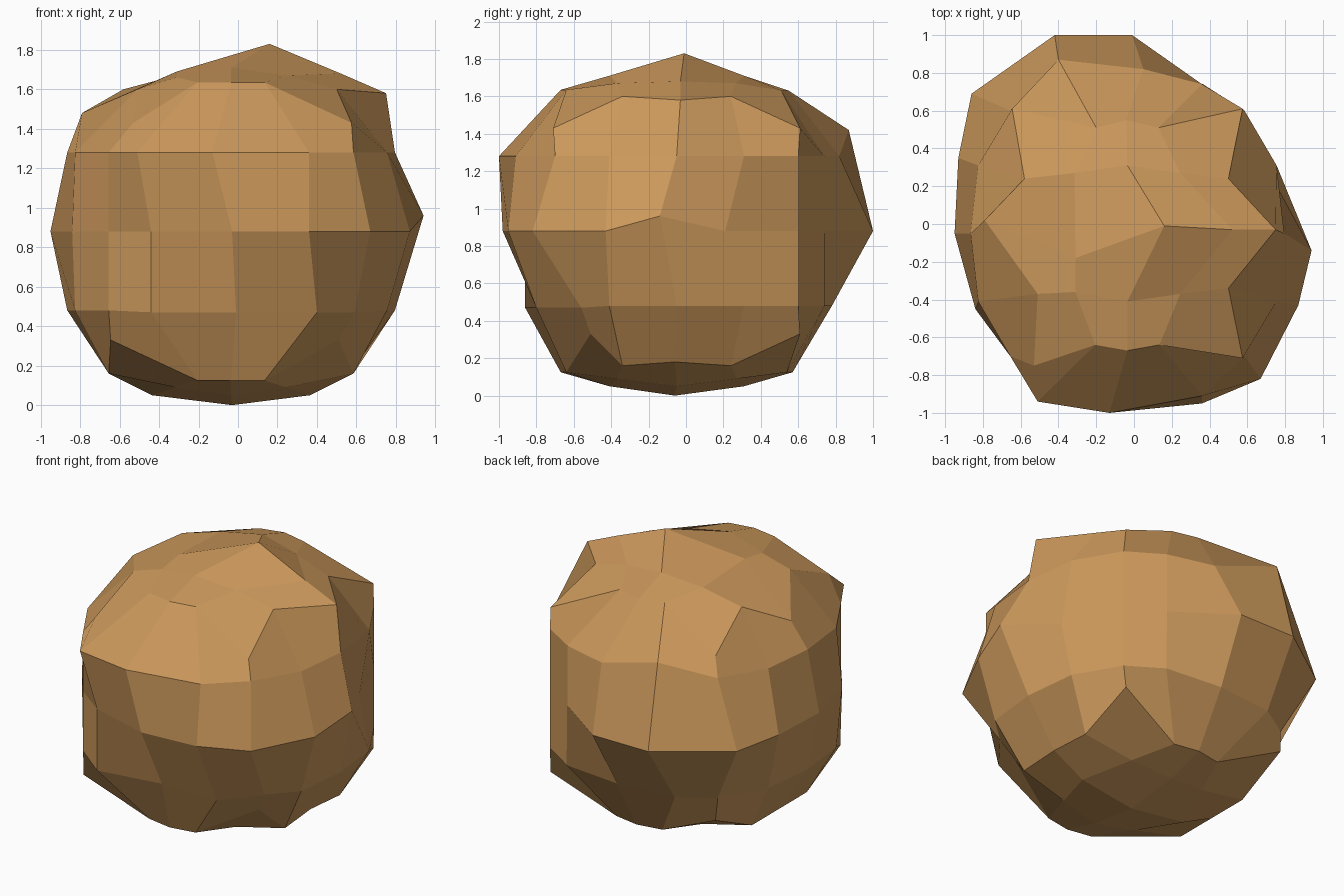
import bpy, bmesh
from mathutils import Vector

CENTRE = Vector((-0.035, -0.05, 0.88))

# rounded-cube rule: grid index (-2..2 on each axis) -> base position
def base_position(g):
    n = sum(abs(v) == 2 for v in g)
    ones = sum(abs(v) == 1 for v in g)
    out = []
    for axis, v in enumerate(g):
        if abs(v) == 2:
            if n == 1:
                d = 0.87 - 0.04 * ones
            elif n == 3:
                d = (0.61, 0.66, 0.55)[axis]
            elif g[0] == 0 or abs(g[0]) == 1:      # front / back rims
                d = (0, 0.62 - 0.03 * ones, 0.755)[axis]
            else:
                d = (0.62, 0.65, 0.72)[axis]
        elif abs(v) == 1:
            d = (0.40, 0.36, 0.40)[axis]
            if abs(g[2]) == 2 and ones == 2:
                d = (0.28, 0.32, 0)[axis]
            elif abs(g[2]) == 2 and n == 2:
                d = (0.17, 0.29, 0)[axis]
        else:
            d = 0
        out.append(d if v > 0 else -d)
    return CENTRE + Vector(out)

# dents and bulges: the nearest free grid corner is moved to each point
FRONT = [(-0.13, -1.0, 1.28), (-0.51, -0.94, 1.28), (0.36, -0.91, 1.28),
         (-0.44, -0.86, 0.88), (-0.03, -0.98, 0.88), (0.36, -0.95, 0.88),
         (0.67, -0.82, 0.88), (-0.53, -0.75, 1.43), (-0.44, -0.86, 0.47),
         (-0.01, -0.79, 0.47), (0.40, -0.80, 0.47), (0.59, -0.56, 0.47)]
RIGHT = [(0.94, -0.14, 0.96), (0.87, -0.43, 0.88), (0.75, 0.21, 0.88),
         (0.75, -0.03, 1.58), (0.50, 0.24, 1.60), (0.50, -0.34, 1.60)]
BACK = [(-0.42, 1.0, 0.88), (-0.01, 1.0, 0.88), (0.36, 0.74, 0.88),
        (-0.40, 0.87, 1.42), (0.05, 0.82, 1.28), (0.36, 0.74, 1.28),
        (-0.20, 0.51, 1.63), (-0.04, 0.55, 1.63), (0.13, 0.51, 1.63)]
LEFT = [(-0.93, 0.35, 0.88), (-0.95, -0.05, 0.88), (-0.86, 0.69, 0.88),
        (-0.84, -0.45, 0.88), (-0.79, 0.02, 1.48),
        (-0.58, 0.24, 1.60), (-0.51, -0.37, 1.60)]
TOP = [(0.52, -0.03, 1.68), (0.16, -0.01, 1.83),
       (-0.31, -0.36, 1.66), (-0.31, -0.18, 1.69)]
BOTTOM = [(0.51, -0.51, 0.33), (0.58, -0.06, 0.18), (-0.03, -0.06, 0.0)]

# boulder: cube with a 4 x 4 grid per side
bm = bmesh.new()
bmesh.ops.create_cube(bm, size=4)
bmesh.ops.subdivide_edges(bm, edges=bm.edges[:], cuts=3, use_grid_fill=True)
for v in bm.verts:
    v.co = base_position([round(c) for c in v.co])
free = list(bm.verts)
for p in FRONT + RIGHT + BACK + LEFT + TOP + BOTTOM:
    p = Vector(p)
    v = min(free, key=lambda w: (w.co - p).length)
    v.co = p
    free.remove(v)
bmesh.ops.recalc_face_normals(bm, faces=bm.faces[:])

mesh = bpy.data.meshes.new("boulder")
bm.to_mesh(mesh)
bm.free()
boulder = bpy.data.objects.new("boulder", mesh)
bpy.context.collection.objects.link(boulder)

tan = bpy.data.materials.new("tan stone")
tan.diffuse_color = (0.60, 0.315, 0.105, 1)
mesh.materials.append(tan)
